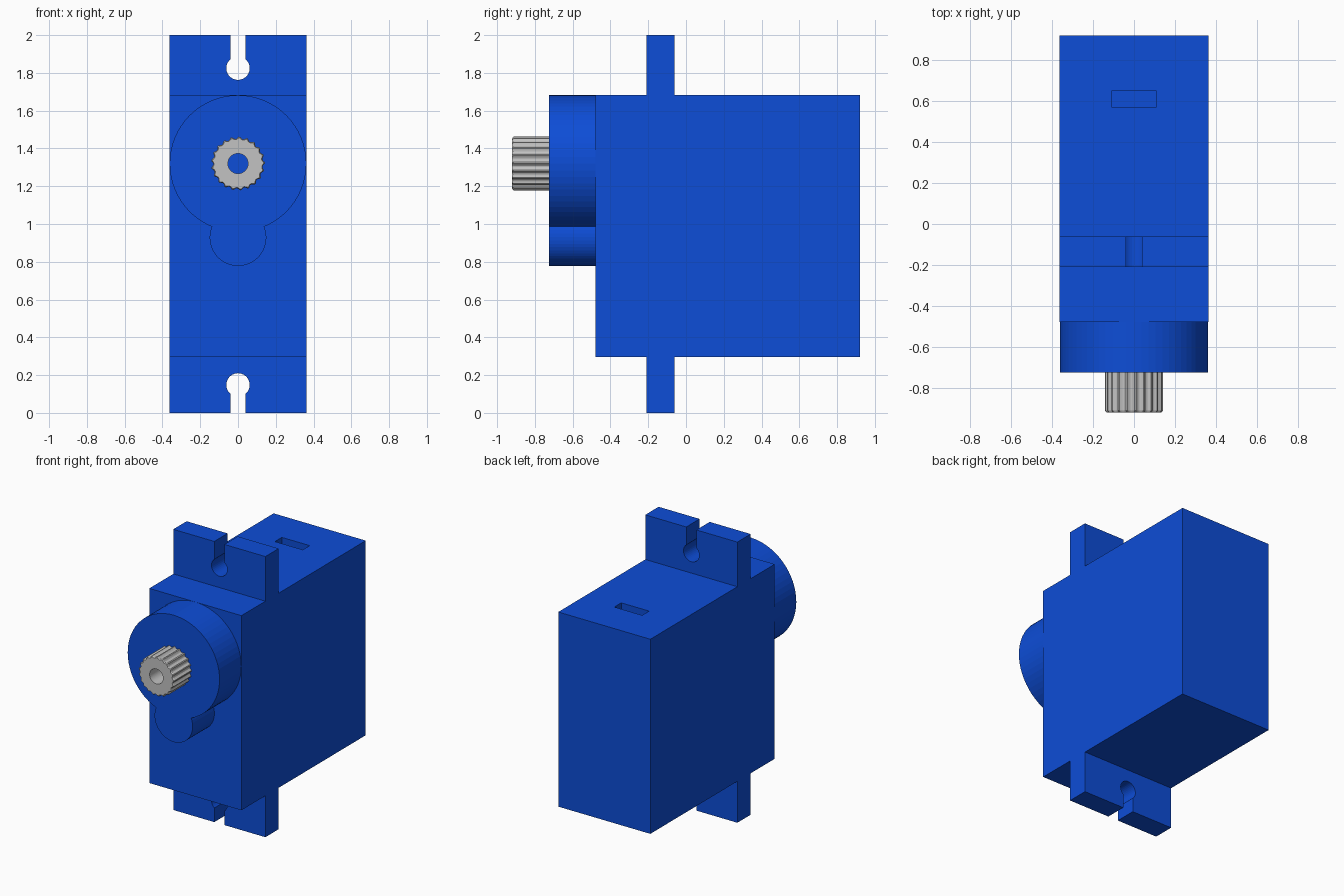
import bpy, bmesh
from math import sin, cos, pi, acos, asin, tau

if "Cube" in bpy.data.objects:
    bpy.data.objects.remove(bpy.data.objects["Cube"])


def material(name, color):
    m = bpy.data.materials.new(name)
    m.use_nodes = True
    m.diffuse_color = color
    m.node_tree.nodes["Principled BSDF"].inputs["Base Color"].default_value = color
    return m


BLUE = material("blue plastic", (0.004, 0.074, 0.68, 1))
GREY = material("light grey metal", (0.54, 0.54, 0.54, 1))


def finish(name, bm, mat):
    bmesh.ops.recalc_face_normals(bm, faces=bm.faces)
    mesh = bpy.data.meshes.new(name)
    bm.to_mesh(mesh)
    bm.free()
    mesh.materials.append(mat)
    ob = bpy.data.objects.new(name, mesh)
    bpy.context.collection.objects.link(ob)
    return ob


def prism(name, outline, y0, y1, mat=BLUE):
    """Extrude an x-z outline along y."""
    bm = bmesh.new()
    face = bm.faces.new([bm.verts.new((x, y0, z)) for x, z in outline])
    ext = bmesh.ops.extrude_face_region(bm, geom=[face])["geom"]
    verts = [g for g in ext if isinstance(g, bmesh.types.BMVert)]
    bmesh.ops.translate(bm, verts=verts, vec=(0, y1 - y0, 0))
    return finish(name, bm, mat)


def arc(cz, r, a0, a1, n):
    return [(r * cos(a0 + (a1 - a0) * i / n), cz + r * sin(a0 + (a1 - a0) * i / n))
            for i in range(n + 1)]


def box(x, z0, z1):
    return [(-x, z0), (x, z0), (x, z1), (-x, z1)]


W = 0.363
BOTTOM, TOP = 0.295, 1.682

# Main case with a shallow cable pocket in its top
case = prism("case", box(W, BOTTOM, TOP), -0.48, 0.92)
cutter = prism("pocket_cutter", box(0.11, TOP - 0.05, TOP + 0.1), 0.572, 0.65)
cutter.hide_render = True
cut = case.modifiers.new("pocket", "BOOLEAN")
cut.object, cut.operation, cut.solver = cutter, "DIFFERENCE", "EXACT"
bpy.context.view_layer.objects.active = case
bpy.ops.object.modifier_apply(modifier=cut.name)
bpy.data.objects.remove(cutter)


# Mounting ears with keyhole slots
def ear(name, root, tip, hole_z):
    side = 1 if tip > root else -1
    slot, r = 0.04, 0.062
    a = acos(slot / r)
    hole = [(x, hole_z + side * z) for x, z in arc(0, r, a, -pi - a, 28)]
    outline = [(-W, root), (W, root), (W, tip), (slot, tip)] + hole
    prism(name, outline + [(-slot, tip), (-W, tip)], -0.21, -0.06)


ear("upper_ear", TOP, 2, 1.825)
ear("lower_ear", BOTTOM, 0, 0.148)

# Gear housing: a large disc merged with a small lobe below it
AXIS, LOBE, R, LR = 1.32, 0.928, 0.362, 0.15
neck_z = AXIS - ((AXIS - LOBE) ** 2 + R * R - LR * LR) / (2 * (AXIS - LOBE))
big = asin((neck_z - AXIS) / R)
small = asin((neck_z - LOBE) / LR)
housing = arc(AXIS, R, big, pi - big, 56) + arc(LOBE, LR, -pi - small, small, 32)[1:-1]
prism("gear_housing", housing, -0.725, -0.48)

# Splined output shaft with a bore, lofted through rings
TEETH = 21
COUNT = TEETH * 6
WAVE = (0, 0, 0.6, 1, 1, 0.6)
rings = [(-0.725, 0.142, 0.011), (-0.912, 0.142, 0.011), (-0.92, 0.135, 0.008),
         (-0.92, 0.053, 0), (-0.725, 0.053, 0)]
bm = bmesh.new()
loops = []
for y, r, depth in rings:
    loop = []
    for i in range(COUNT):
        a, q = tau * i / COUNT, r - depth * WAVE[i % 6]
        loop.append(bm.verts.new((q * cos(a), y, AXIS + q * sin(a))))
    loops.append(loop)
for k, lo in enumerate(loops):
    hi = loops[(k + 1) % len(loops)]
    for i in range(COUNT):
        j = (i + 1) % COUNT
        bm.faces.new((lo[i], lo[j], hi[j], hi[i]))
finish("output_spline", bm, GREY)
